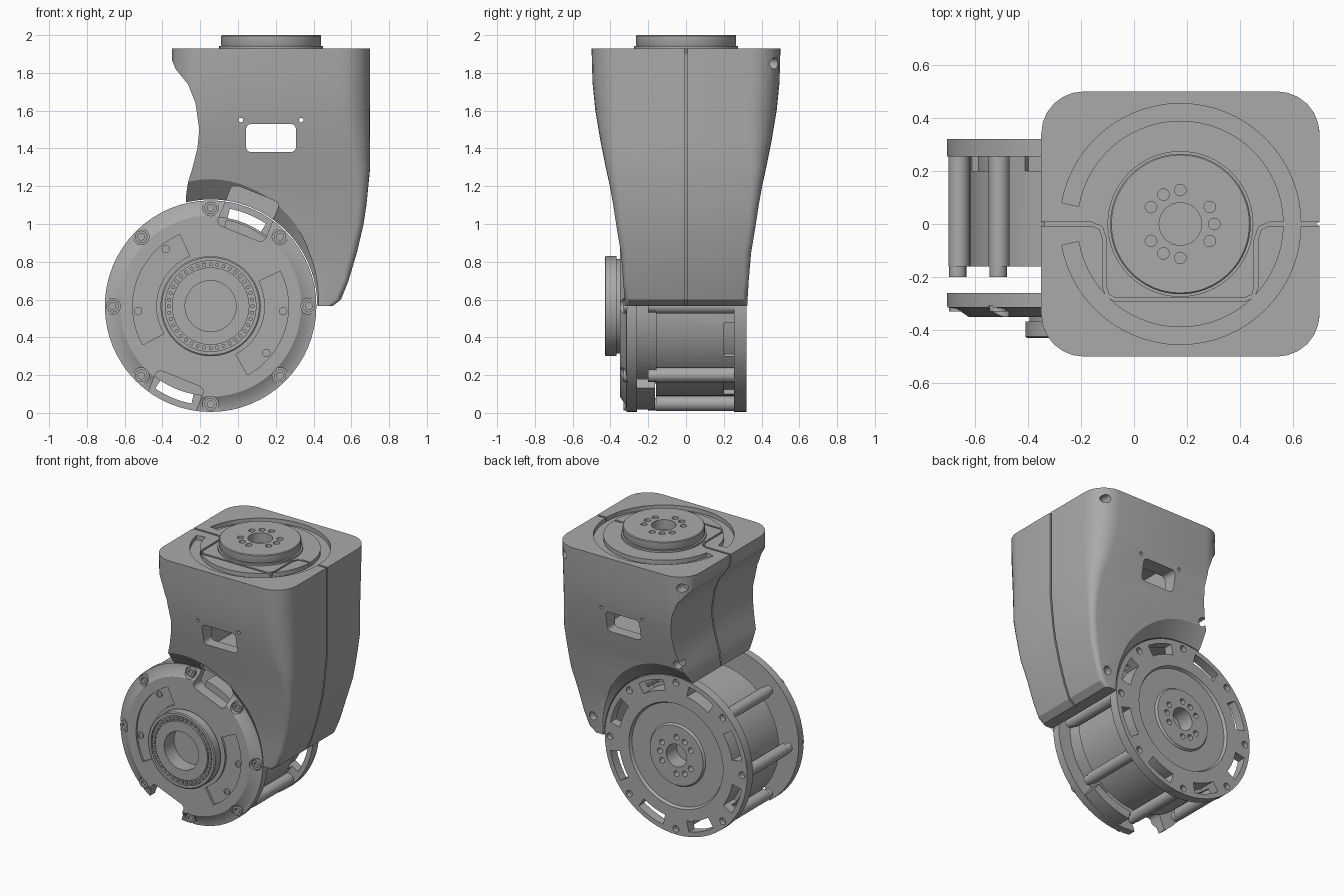
import bpy, bmesh
from math import sin, cos, radians, pi, hypot

cube = bpy.data.objects.get("Cube")
if cube:
    bpy.data.objects.remove(cube, do_unlink=True)

grey = bpy.data.materials.new("machined_grey")
grey.use_nodes = True
COLOUR = (0.4, 0.4, 0.4, 1)
grey.diffuse_color = COLOUR
grey.node_tree.nodes["Principled BSDF"].inputs["Base Color"].default_value = COLOUR

# Local frames: (a, b) is the outline plane, c is the depth along the axis
CX, CZ, TX = -0.145, 0.565, 0.175


def UP(a, b, c):
    return (TX + a, b, c)


def DRUM(a, b, c):
    return (CX + a, c, CZ + b)


def SIDE(a, b, c):
    return (a, c, b)


# Outlines
def circle(r, n=64, at=(0, 0)):
    return [(at[0] + r * cos(2 * pi * i / n), at[1] + r * sin(2 * pi * i / n)) for i in range(n)]


def polar(r, deg):
    return (r * cos(radians(deg)), r * sin(radians(deg)))


def arc(r, start, end, n=24):
    return [polar(r, start + (end - start) * i / n) for i in range(n + 1)]


def rounded(w, h, r, at=(0, 0), turn=0, n=7):
    pts = []
    for q, (sx, sy) in enumerate([(1, 1), (-1, 1), (-1, -1), (1, -1)]):
        for i in range(n):
            t = pi / 2 * (q + i / (n - 1))
            a, b = sx * (w / 2 - r) + r * cos(t), sy * (h / 2 - r) + r * sin(t)
            k = radians(turn)
            pts.append((at[0] + a * cos(k) - b * sin(k), at[1] + a * sin(k) + b * cos(k)))
    return pts


def band(path, w):
    left, right = [], []
    for i, p in enumerate(path):
        p0, p1 = path[max(i - 1, 0)], path[min(i + 1, len(path) - 1)]
        dx, dy = p1[0] - p0[0], p1[1] - p0[1]
        s = w / 2 / hypot(dx, dy)
        left.append((p[0] - dy * s, p[1] + dx * s))
        right.append((p[0] + dy * s, p[1] - dx * s))
    return left + right[::-1]


# Solids
def loft(name, frame, rings):
    """rings: list of (outline, depth), all outlines of equal length"""
    bm = bmesh.new()
    loops = [[bm.verts.new(frame(a, b, c)) for a, b in pts] for pts, c in rings]
    n = len(loops[0])
    for lo, hi in zip(loops, loops[1:]):
        for i in range(n):
            j = (i + 1) % n
            bm.faces.new((lo[i], lo[j], hi[j], hi[i]))
    bm.faces.new(loops[0])
    bm.faces.new(loops[-1])
    bmesh.ops.recalc_face_normals(bm, faces=bm.faces)
    me = bpy.data.meshes.new(name)
    bm.to_mesh(me)
    bm.free()
    me.materials.append(grey)
    ob = bpy.data.objects.new(name, me)
    bpy.context.collection.objects.link(ob)
    return ob


def prism(name, frame, pts, c0, c1):
    return loft(name, frame, [(pts, c0), (pts, c1)])


def lathe(name, frame, profile, n=64, at=(0, 0)):
    return loft(name, frame, [(circle(r, n, at), c) for r, c in profile])


def carve(ob, cutter):
    cutter.hide_render = True
    mod = ob.modifiers.new("cut", 'BOOLEAN')
    mod.operation, mod.solver, mod.object = 'DIFFERENCE', 'EXACT', cutter
    bpy.context.view_layer.objects.active = ob
    bpy.ops.object.modifier_apply(modifier=mod.name)
    bpy.data.objects.remove(cutter, do_unlink=True)


def cut(ob, frame, pts, c0, c1):
    carve(ob, prism("cutter", frame, pts, c0, c1))


# Upper housing: height, right edge, half depth, corner radius
sections = [(1.93, .70, .50, .16), (1.75, .70, .495, .16), (1.6, .70, .48, .15),
            (1.45, .70, .455, .12), (1.3, .70, .425, .08), (1.2, .69, .403, .06),
            (1.1, .68, .385, .05), (1.0, .665, .37, .04), (.85, .63, .345, .04),
            (.7, .585, .332, .03), (.6, .545, .326, .03), (.565, .50, .324, .03)]
housing = loft("housing", lambda a, b, c: (a, b, c), [
    (rounded(xr + .35, 2 * hy, r, ((xr - .35) / 2, 0)), z) for z, xr, hy, r in sections])
scoop = [(-.35, 1.87), (-.33, 1.82), (-.265, 1.74), (-.225, 1.64), (-.205, 1.5), (-.215, 1.4),
         (-.24, 1.3), (-.265, 1.22), (-.275, 1.15), (-.28, 1.0)]
cut(housing, SIDE, [(-.6, 1.87)] + scoop + [(-.6, 1.0)], -.6, .6)
carve(housing, lathe("cutter", DRUM, [(.80, -.52), (.565, -.32), (.565, .32), (.80, .52)], 96))

# Hollow inside, side window and pin holes
cut(housing, UP, rounded(.72, .72, .05, (.06, 0)), 1.2, 1.75)
cut(housing, SIDE, rounded(.265, .15, .03, (TX, 1.455)), -.6, .6)
for side in (-1, 1):
    cut(housing, SIDE, circle(.012, 12, (TX + side * .16, 1.55)), -.6, .6)

# Clearance pocket above the drum and rear screw holes
cut(housing, DRUM, rounded(.23, .27, .03, polar(.53, 68), 68), -.6, -.3)
for x, z, depth in [(-.29, 1.85, .40), (.63, 1.85, .40), (-.225, 1.27, .36), (.5, .68, .28)]:
    cut(housing, SIDE, circle(.03, 16, (x, z)), depth, .6)

# Parting seam on both sides and the top
shifted = [(x + .012, z) for x, z in scoop]
cut(housing, SIDE, [(-.6, 1.95), (-.338, 1.95)] + shifted + [(-.6, 1.0)], -.006, .006)
inner = [(xr - .012, z) for z, xr, hy, r in sections]
cut(housing, SIDE, [(.8, 1.95), (.688, 1.95)] + inner + [(.8, .565)], -.006, .006)
seam = [(-.37, 0), (-.16, 0), (-.125, -.015), (-.11, -.06), (-.11, -.24), (-.1, -.27),
        (-.07, -.285), (.42, -.285), (.45, -.27), (.46, -.24), (.46, -.06), (.475, -.015),
        (.51, 0), (.72, 0)]
cut(housing, SIDE and (lambda a, b, c: (a, b, c)), band(seam, .014), 1.905, 1.96)
cut(housing, UP, band(arc(.422, -170, 170, 60), .065), 1.90, 1.96)

# Output hub on top
hub_holes = [0, 30, 90, 120, 150, 210, 240, 270, 330]
hub = lathe("top_hub", UP, [(.275, 1.92), (.275, 1.943), (.262, 1.943), (.265, 1.95),
                            (.265, 1.995), (.26, 2.0), (.08, 2.0), (.08, 1.93)])
for deg in hub_holes:
    cut(hub, UP, circle(.022, 12, polar(.128, deg)), 1.95, 2.1)

# Drum core with rear plate
core = lathe("drum_core", DRUM, [(.475, -.16), (.475, .255), (.56, .255), (.56, .32), (.37, .32),
                                 (.36, .30), (.22, .30), (.21, .315), (.08, .315), (.08, .2)])
for k in range(8):
    cut(core, DRUM, band(arc(.488, 45 * k + 11, 45 * k + 34, 8), .075), .2, .4)
    cut(core, DRUM, circle(.024, 12, polar(.52, 45 * k)), .285, .4)
for deg in hub_holes:
    cut(core, DRUM, circle(.02, 12, polar(.13, deg)), .26, .4)

# Front plate with raised bearing ring
plate = lathe("front_plate", DRUM, [
    (.56, -.26), (.56, -.315), (.525, -.32), (.48, -.35), (.25, -.35), (.25, -.367), (.265, -.367),
    (.265, -.425), (.258, -.43), (.24, -.43), (.24, -.415), (.205, -.415), (.205, -.43),
    (.135, -.43), (.135, -.32)])
for deg in (68, 248):
    cut(plate, DRUM, rounded(.23, .27, .03, polar(.53, deg), deg), -.6, -.2)
for start, end in ((113, 210), (-62, 27)):
    cut(plate, DRUM, band(arc(.35, start, end), .125), -.335, -.365)
for k in range(8):
    cut(plate, DRUM, circle(.042, 16, polar(.52, 45 * k)), -.31, -.5)
for deg in (128, 184, -4, -40):
    lathe("pocket_screw", DRUM, [(.022, -.33), (.022, -.345), (.012, -.345), (.012, -.338)],
          12, polar(.385, deg))
for k in range(40):
    prism("bearing_tooth", DRUM, rounded(.02, .018, .004, polar(.222, 9 * k), 9 * k, 2), -.41, -.427)

# Clamping bolts and posts around the drum
for k in range(8):
    spot = polar(.52, 45 * k)
    lathe("front_bolt", DRUM, [(.033, -.27), (.033, -.33), (.018, -.33), (.018, -.312)], 16, spot)
    lathe("post", DRUM, [(.04, -.16), (.04, .27)], 20, polar(.515, 45 * k))
    lathe("post_bolt", DRUM, [(.033, -.2), (.033, -.15)], 16, spot)

# Spacers bridging the gap behind the front plate
prism("inner_spacer", DRUM, band(arc(.44, -62, 80), .05), -.27, -.15)
prism("lower_spacer", DRUM, band(arc(.52, -85, -52), .06), -.27, -.165)

# Smooth curved faces, keep edges crisp
bpy.ops.object.select_all(action='DESELECT')
for ob in bpy.context.collection.objects:
    if ob.type == 'MESH' and grey.name in ob.data.materials:
        ob.select_set(True)
        bpy.context.view_layer.objects.active = ob
bpy.ops.object.shade_smooth_by_angle(angle=radians(28))
